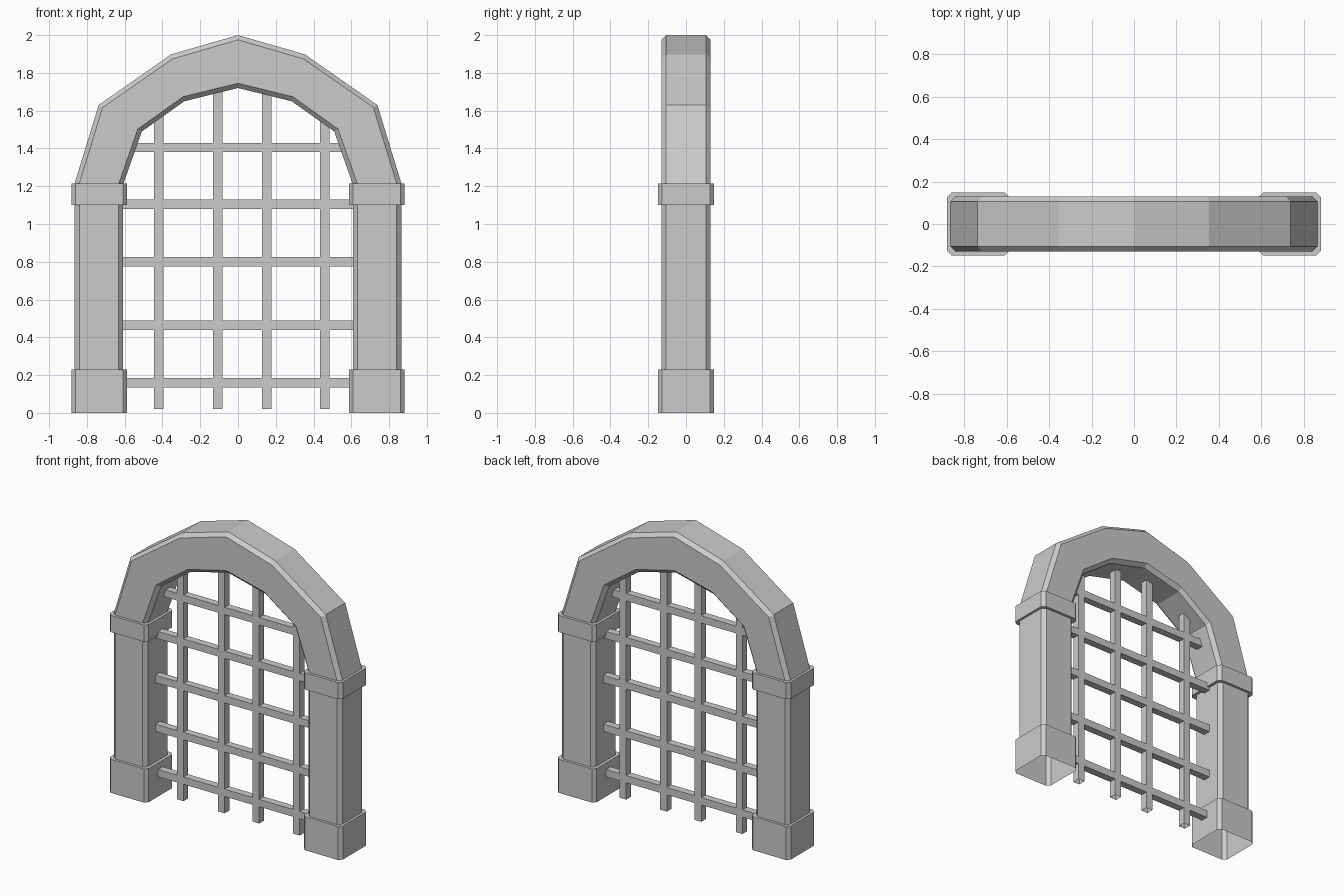
import bpy

if "Cube" in bpy.data.objects:
    bpy.data.objects.remove(bpy.data.objects["Cube"])

C = 0.025  # chamfer size shared by the stonework


def make_object(name, verts, faces):
    mesh = bpy.data.meshes.new(name)
    mesh.from_pydata(verts, [], faces)
    mesh.update()
    obj = bpy.data.objects.new(name, mesh)
    bpy.context.collection.objects.link(obj)
    return obj


def loft(name, rings, cap_start=False, cap_end=False):
    """Skin equal-length closed rings with flat quads."""
    n = len(rings[0])
    verts = [p for ring in rings for p in ring]
    faces = []
    for r in range(len(rings) - 1):
        for k in range(n):
            a, b = r * n + k, r * n + (k + 1) % n
            faces.append((a, b, b + n, a + n))
    if cap_start:
        faces.append(tuple(reversed(range(n))))
    if cap_end:
        faces.append(tuple(range(len(verts) - n, len(verts))))
    return make_object(name, verts, faces)


def chamfered_rect(u0, u1, hv, c):
    """Counter-clockwise rectangle with cut corners."""
    return [(u0 + c, -hv), (u1 - c, -hv), (u1, -hv + c), (u1, hv - c),
            (u1 - c, hv), (u0 + c, hv), (u0, hv - c), (u0, -hv + c)]


def block(name, x0, x1, hy, z0, z1, c, **caps):
    outline = chamfered_rect(x0, x1, hy, c)
    return loft(name, [[(x, y, z) for x, y in outline] for z in (z0, z1)], **caps)


def bar(name, x0, x1, z0, z1, h=0.025, bottom=True):
    outline = [(x0, -h), (x1, -h), (x1, h), (x0, h)]
    return loft(name, [[(x, y, z) for x, y in outline] for z in (z0, z1)],
                cap_start=bottom, cap_end=True)


# Posts: base (open underneath), shaft and collar on each side
for side, s in (("left", -1), ("right", 1)):
    def span(a, b):
        return sorted((s * a, s * b))
    block(side + "_post_base", *span(0.588, 0.882), 0.148, 0, 0.23, 0.022, cap_end=True)
    block(side + "_post_shaft", *span(0.608, 0.865), 0.13, 0.23, 1.10, C)
    block(side + "_post_collar", *span(0.588, 0.882), 0.148, 1.10, 1.215, 0.022,
          cap_start=True, cap_end=True)

# Arch: chamfered section swept through matching inner and outer points
half = [((0.606, 1.215), (0.865, 1.215)), ((0.509, 1.49), (0.738, 1.63)),
        ((0.284, 1.65), (0.354, 1.898))]
path = ([((-i[0], i[1]), (-o[0], o[1])) for i, o in half]
        + [((0, 1.72), (0, 2.0))] + half[::-1])
rings = []
for (ix, iz), (ox, oz) in path:
    length = ((ox - ix) ** 2 + (oz - iz) ** 2) ** 0.5
    dx, dz = (ox - ix) / length, (oz - iz) / length
    rings.append([(ix + dx * u, y, iz + dz * u)
                  for u, y in reversed(chamfered_rect(0, length, 0.13, C))])
arch = loft("arch", rings)
arch.data.flip_normals()

# Grille: vertical bars rise into the arch, horizontal bars meet the posts
W = 0.025
for n, (x, top) in enumerate([(-0.42, 1.60), (-0.108, 1.72), (0.153, 1.71), (0.46, 1.57)]):
    bar(f"vertical_bar_{n + 1}", x - W, x + W, 0.02, top, bottom=False)
for n, (z, reach) in enumerate([(0.16, 0.61), (0.465, 0.612), (0.80, 0.612),
                                (1.105, 0.612), (1.405, 0.57)]):
    bar(f"horizontal_bar_{n + 1}", -reach, reach, z - W, z + W)

# Make every face point outward
import bmesh
for obj in bpy.context.collection.objects:
    bm = bmesh.new()
    bm.from_mesh(obj.data)
    bmesh.ops.recalc_face_normals(bm, faces=bm.faces)
    bm.to_mesh(obj.data)
    bm.free()
